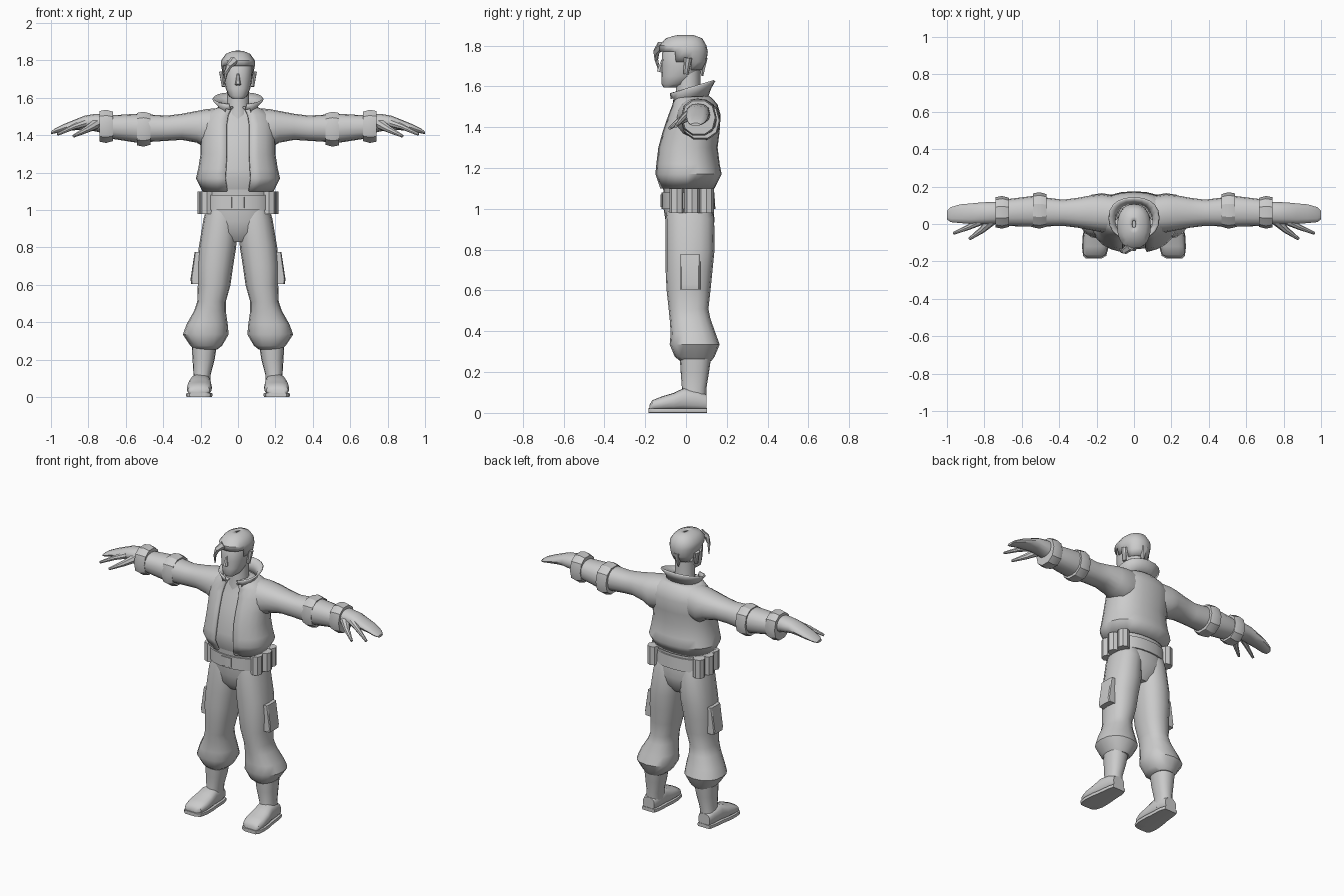
import bpy, bmesh, math
from mathutils import Vector

cube = bpy.data.objects.get("Cube")
if cube:
    bpy.data.objects.remove(cube, do_unlink=True)

grey = bpy.data.materials.new("plain grey")
grey.use_nodes = True
colour = (.6, .6, .6, 1)
grey.diffuse_color = colour
grey.node_tree.nodes["Principled BSDF"].inputs["Base Color"].default_value = colour


def finish(name, bm, mirror=False, thickness=0, angle=40):
    """Turn a bmesh into a shaded object with optional shell and mirror."""
    bmesh.ops.recalc_face_normals(bm, faces=bm.faces[:])
    mesh = bpy.data.meshes.new(name)
    bm.to_mesh(mesh)
    bm.free()
    mesh.materials.append(grey)
    part = bpy.data.objects.new(name, mesh)
    bpy.context.collection.objects.link(part)
    bpy.ops.object.select_all(action="DESELECT")
    part.select_set(True)
    bpy.context.view_layer.objects.active = part
    bpy.ops.object.shade_smooth_by_angle(angle=math.radians(angle))
    if thickness:
        shell = part.modifiers.new("shell", "SOLIDIFY")
        shell.thickness, shell.offset = thickness, -1
    if mirror:
        part.modifiers.new("mirror", "MIRROR")


def skin(bm, loops, capped=True):
    """Join neighbouring vertex loops with quads and close the ends."""
    for low, high in zip(loops, loops[1:]):
        for i in range(len(low)):
            bm.faces.new((low[i - 1], low[i], high[i], high[i - 1]))
    if capped:
        bm.faces.new(loops[0][::-1])
        bm.faces.new(loops[-1])


def rounded(low, high, wave, power):
    """Superellipse coordinate between two bounds."""
    reach = math.copysign(abs(wave) ** (2 / power), wave)
    return (low + high) / 2 + (high - low) / 2 * reach


def loft(name, axis, rings, sides=16, power=2.3, cut=None, tilt=0, **options):
    """Skin rounded rings; each is a position, then low and high bounds across."""
    bm = bmesh.new()
    loops = []
    for t, u_low, u_high, v_low, v_high in rings:
        loop = []
        for i in range(sides):
            turn = math.tau * i / sides
            u = rounded(u_low, u_high, math.cos(turn), power)
            v = rounded(v_low, v_high, math.sin(turn), power)
            place = {"x": (t, u, v), "y": (u, t, v), "z": (u, v, t + tilt * v)}[axis]
            loop.append(bm.verts.new(place))
        loops.append(loop)
    skin(bm, loops, capped=cut is None)
    if cut:
        doomed = [f for f in bm.faces if cut(f.calc_center_median())]
        bmesh.ops.delete(bm, geom=doomed, context="FACES")
    finish(name, bm, **options)


def even(rows, grow=0):
    """Rings symmetric about the middle: height, half width, front, back."""
    return [(z, -w - grow, w + grow, front - grow, back + grow)
            for z, w, front, back in rows]


def rod(name, points, start, end, sides=8, **options):
    """Tube through points, tapering from the start radius to the end radius."""
    bm = bmesh.new()
    points = [Vector(p) for p in points]
    last = len(points) - 1
    loops = []
    for k, p in enumerate(points):
        along = points[min(k + 1, last)] - points[max(k - 1, 0)]
        side = along.cross(Vector((0, 0, 1)))
        side = side.normalized() if side.length > .001 else Vector((1, 0, 0))
        up = side.cross(along).normalized()
        radius = start + (end - start) * k / last
        turns = [math.tau * i / sides for i in range(sides)]
        loops.append([bm.verts.new(p + radius * (side * math.cos(a) + up * math.sin(a)))
                      for a in turns])
    skin(bm, loops)
    finish(name, bm, **options)


# Head, neck and face
loft("head", "z", even([
    (1.595, .03, -.11, -.05), (1.61, .05, -.12, 0), (1.65, .066, -.12, .05),
    (1.7, .076, -.12, .08), (1.79, .08, -.115, .09), (1.82, .06, -.09, .07)]))
loft("neck", "z", even([(1.48, .07, -.06, .08), (1.56, .06, -.05, .07),
                        (1.68, .06, -.05, .07)]), sides=12, power=2)
rod("nose", [(0, -.115, 1.73), (0, -.13, 1.67)], .006, .016, sides=6)
rod("ear", [(.075, 0, 1.66), (.08, .01, 1.74)], .012, .022, mirror=True)

# Hair cap with the face left open, plus loose locks
loft("hair", "z", even([
    (1.68, .066, -.1, .08), (1.72, .08, -.12, .1), (1.77, .09, -.13, .107),
    (1.8, .09, -.13, .1), (1.835, .065, -.1, .08), (1.85, .03, -.05, .04),
    (1.852, .01, -.02, .02)]), sides=20, thickness=.012,
    cut=lambda c: c.z < 1.775 and c.y < (.02 if c.z < 1.74 else -.06))
rod("forelock", [(-.02, -.12, 1.8), (-.05, -.145, 1.77), (-.065, -.145, 1.73),
                 (-.075, -.13, 1.67)], .024, .003, sides=6)
rod("nape_lock", [(0, .08, 1.74), (0, .08, 1.65)], .03, .005, sides=6)

# Open jacket over a shirt that follows the same form
torso = [(1.1, .19, -.13, .14), (1.17, .225, -.155, .175), (1.22, .213, -.15, .165),
         (1.3, .2, -.14, .155), (1.38, .2, -.118, .165), (1.46, .2, -.09, .17),
         (1.51, .175, -.07, .155), (1.54, .13, -.064, .13), (1.555, .09, -.06, .11)]
loft("shirt", "z", even(torso, grow=-.02), sides=24)
loft("jacket", "z", even(torso), sides=24, thickness=.014,
     cut=lambda c: c.y < 0 and abs(c.x) < .04)
loft("collar", "z", even([(1.525, .095, -.065, .1), (1.56, .1, -.07, .115),
                          (1.59, .13, -.075, .135)]), sides=20, tilt=.3, thickness=.01,
     cut=lambda c: c.y < -.03 and abs(c.x) < .055)

# Sleeves with two raised bands
loft("sleeve", "x", [
    (.1, -.05, .15, 1.34, 1.545), (.17, -.045, .16, 1.33, 1.54), (.22, -.035, .155, 1.36, 1.53),
    (.3, -.02, .14, 1.375, 1.515), (.38, -.01, .13, 1.37, 1.505),
    (.54, -.015, .15, 1.36, 1.515), (.7, -.01, .13, 1.385, 1.505)], mirror=True)
for name, x, back, low, high in (("elbow_band", .505, .17, 1.335, 1.53),
                                 ("wrist_band", .705, .15, 1.355, 1.54)):
    rings = [(x + side * .036, -.025 + inset, back - inset, low + inset, high - inset)
             for side, inset in ((-1, .01), (0, 0), (1, .007))]
    loft(name, "x", rings, sides=10, mirror=True, angle=30)

# Mitten-like hands with a spread thumb and finger
loft("hand", "x", [
    (.7, 0, .12, 1.405, 1.51), (.76, 0, .118, 1.42, 1.515), (.82, 0, .115, 1.43, 1.505),
    (.87, 0, .11, 1.427, 1.485), (.93, .005, .105, 1.42, 1.46),
    (.98, .01, .09, 1.41, 1.435), (1, .025, .07, 1.405, 1.42)], sides=12, mirror=True)
rod("thumb", [(.76, .02, 1.46), (.81, -.03, 1.43), (.88, -.08, 1.395)], .028, .008, mirror=True)
rod("finger", [(.82, .015, 1.465), (.88, -.015, 1.445), (.965, -.05, 1.405)],
    .022, .008, mirror=True)

# Waist, belt, buckle and pouches
waist = [(1, .175, -.11, .135), (1.08, .175, -.11, .13)]
loft("hips", "z", even([(.83, .07, -.05, .09), (.88, .14, -.09, .125), (.94, .17, -.1, .14),
                        *waist, (1.165, .18, -.12, .135)]), sides=24)
loft("belt", "z", even(waist, grow=.009), sides=24)
loft("buckle", "z", even([(z, .035, -.125, -.1) for z in (1.01, 1.07)]), sides=12, power=6)
for x, y in ((.165, -.045), (.18, .03), (.165, .1)):
    rod("belt_pouch", [(x, y, .98), (x, y, 1.1)], .037, .037, mirror=True, angle=30)

# Baggy trouser legs with side pockets
loft("trouser_leg", "z", [
    (.255, .11, .235, -.03, .125), (.275, .085, .255, -.055, .14), (.335, .05, .295, -.08, .165),
    (.39, .055, .275, -.075, .145), (.46, .065, .235, -.08, .12), (.51, .065, .218, -.085, .11),
    (.6, .04, .215, -.095, .12), (.7, .026, .218, -.1, .13), (.8, .01, .21, -.1, .14),
    (.95, 0, .185, -.1, .138), (1.02, .02, .165, -.09, .12)], mirror=True)
loft("thigh_pocket", "z", [(.605, .17, .25, -.03, .07), (.63, .17, .254, -.03, .07),
                           (.775, .17, .232, -.03, .07)],
     sides=12, power=8, mirror=True, angle=30)

# Boots, with soles that follow the foot outline
loft("boot_shaft", "z", [
    (.04, .148, .25, -.03, .098), (.12, .146, .238, -.02, .1),
    (.2, .125, .243, -.026, .113), (.265, .115, .247, -.03, .122)], mirror=True)
foot = [(-.178, .175, .255, .04), (-.165, .152, .268, .062), (-.12, .14, .274, .08),
        (-.06, .14, .27, .098), (-.01, .145, .26, .122), (.06, .148, .252, .11),
        (.1, .16, .242, .09)]
loft("boot_foot", "y", [(y, inner, outer, .01, top) for y, inner, outer, top in foot],
     power=2.6, mirror=True)
loft("boot_sole", "y", [(y * 1.03, inner - .004, outer + .004, 0, .023)
                        for y, inner, outer, top in foot], sides=12, power=8, mirror=True)
